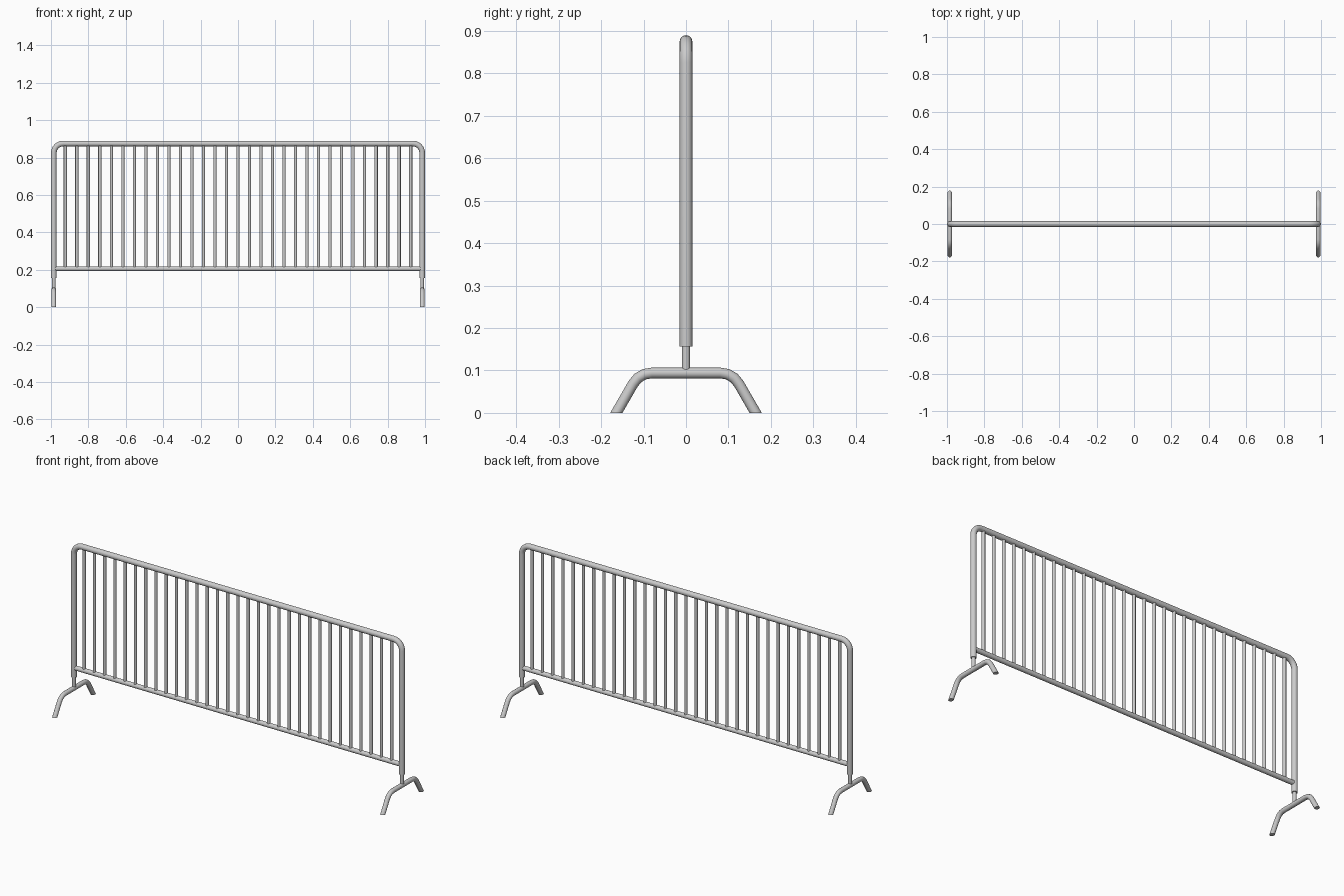
import bpy, bmesh
from math import sin, cos, pi, radians
from mathutils import Vector

if "Cube" in bpy.data.objects:
    bpy.data.objects.remove(bpy.data.objects["Cube"])


def sweep(name, path, side, radius, sides=16, floor_cut=False):
    """Round capped tube along a planar path; side is the plane's normal."""
    pts, side = [Vector(p) for p in path], Vector(side)
    bm, rings = bmesh.new(), []
    for i, p in enumerate(pts):
        d0 = (p - pts[max(i - 1, 0)]).normalized()
        d1 = (pts[min(i + 1, len(pts) - 1)] - p).normalized()
        t = (d0 + d1).normalized()
        out = t.cross(side) / max(t.dot(d0), t.dot(d1))   # mitred joint
        rings.append([bm.verts.new(p + radius * (out * cos(a) + side * sin(a)))
                      for a in (2 * pi * k / sides for k in range(sides))])
    for a, b in zip(rings, rings[1:]):
        for k in range(sides):
            n = (k + 1) % sides
            bm.faces.new((a[k], a[n], b[n], b[k]))
    bm.faces.new(rings[0])
    bm.faces.new(rings[-1])
    if floor_cut:
        bmesh.ops.bisect_plane(bm, geom=bm.verts[:] + bm.edges[:] + bm.faces[:],
                               plane_co=(0, 0, 0), plane_no=(0, 0, 1), clear_inner=True)
        bmesh.ops.holes_fill(bm, edges=[e for e in bm.edges if e.is_boundary], sides=0)
    bmesh.ops.recalc_face_normals(bm, faces=bm.faces[:])
    mesh = bpy.data.meshes.new(name)
    bm.to_mesh(mesh)
    bm.free()
    obj = bpy.data.objects.new(name, mesh)
    bpy.context.collection.objects.link(obj)
    bpy.ops.object.select_all(action='DESELECT')
    obj.select_set(True)
    bpy.context.view_layer.objects.active = obj
    bpy.ops.object.shade_smooth_by_angle(angle=radians(40))
    return obj


POST_X, TOP_Z, RAIL_Z = 0.985, 0.875, 0.206

# Outer frame: posts and top rail in one bent tube
R = 0.05
half = [(POST_X, 0.156)]
for i in range(7):
    a = radians(15 * i)
    half.append((POST_X - R + R * cos(a), TOP_Z - R + R * sin(a)))
frame = [(x, 0, z) for x, z in half] + [(-x, 0, z) for x, z in reversed(half)]
sweep("outer_frame", frame, (0, 1, 0), 0.015)

# Bottom rail
sweep("bottom_rail", [(-POST_X, 0, RAIL_Z), (POST_X, 0, RAIL_Z)], (0, 1, 0), 0.0125)

# Upright bars, evenly spaced between the posts
BARS = 31
pitch = 2 * POST_X / (BARS + 1)
for i in range(BARS):
    x = -POST_X + pitch * (i + 1)
    sweep(f"upright_bar_{i + 1}", [(x, 0, RAIL_Z), (x, 0, TOP_Z)], (0, 1, 0), 0.0085, 12)

# Feet: bent tubes cut flat on the ground, each with a pin into the post
R, FOOT_Z, BEND_Y = 0.05, 0.094, 0.081
arc = [(BEND_Y + R * sin(radians(a)), FOOT_Z - R + R * cos(radians(a)))
       for a in (0, 20, 40, 60)]
y, z = arc[-1]
arc.append((y + 0.06, z - 0.06 * 3 ** 0.5))
for label, x in (("left", -POST_X), ("right", POST_X)):
    path = [(x, -y, z) for y, z in reversed(arc)] + [(x, y, z) for y, z in arc]
    sweep(f"foot_{label}", path, (1, 0, 0), 0.0125, floor_cut=True)
    sweep(f"foot_pin_{label}", [(x, 0, FOOT_Z), (x, 0, 0.17)], (1, 0, 0), 0.0095)
